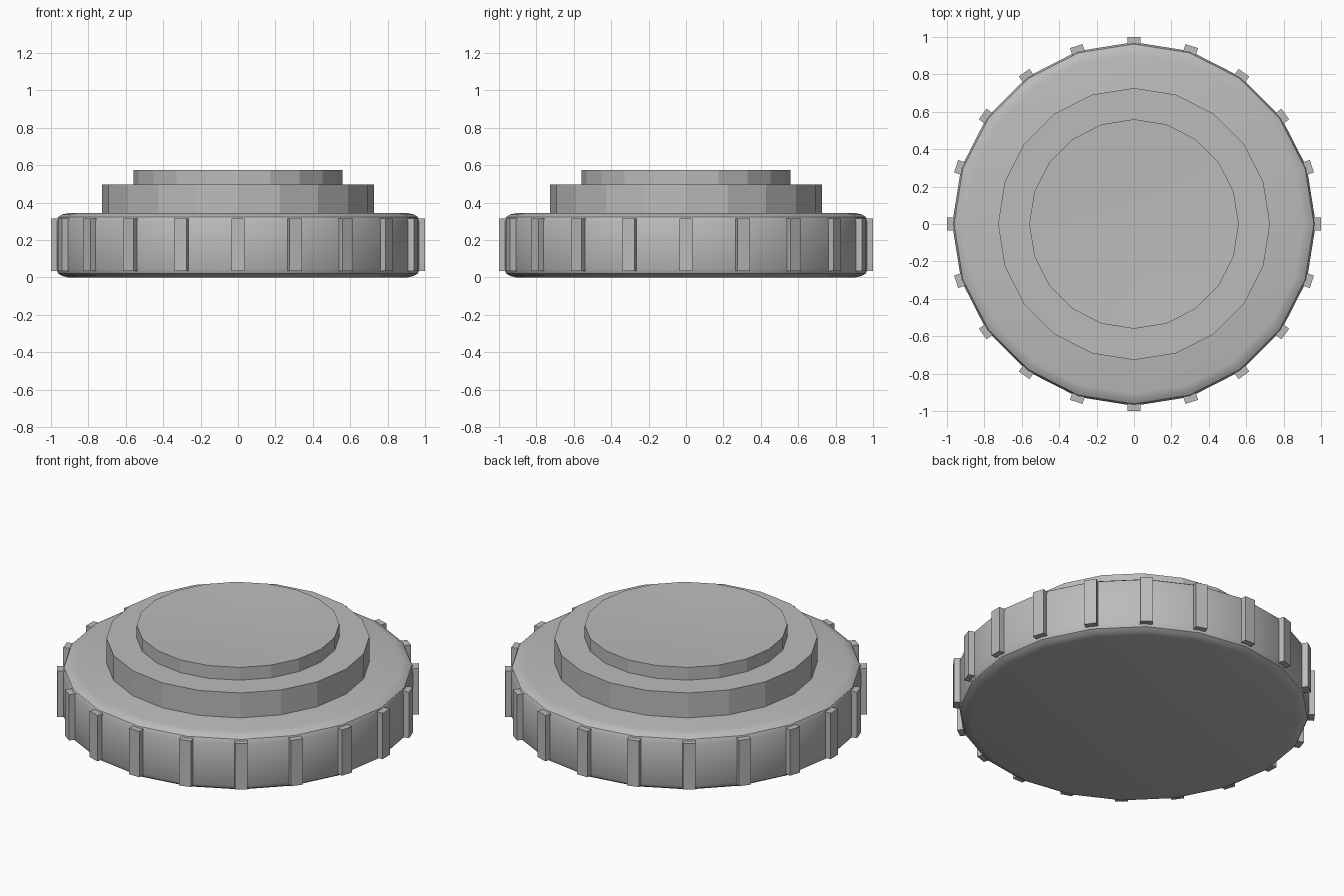
import bpy, bmesh, math
from mathutils import Matrix

cube = bpy.data.objects.get("Cube")
if cube:
    bpy.data.objects.remove(cube, do_unlink=True)

SIDES = 20
grey = bpy.data.materials.new("plain grey")
grey.use_nodes = True
COLOUR = (0.5, 0.5, 0.5, 1)
grey.diffuse_color = COLOUR
grey.node_tree.nodes["Principled BSDF"].inputs["Base Color"].default_value = COLOUR


def finish(name, bm, smooth_angle=None):
    bmesh.ops.recalc_face_normals(bm, faces=bm.faces)
    mesh = bpy.data.meshes.new(name)
    bm.to_mesh(mesh)
    bm.free()
    mesh.materials.append(grey)
    obj = bpy.data.objects.new(name, mesh)
    bpy.context.collection.objects.link(obj)
    if smooth_angle:
        bpy.ops.object.select_all(action='DESELECT')
        obj.select_set(True)
        bpy.context.view_layer.objects.active = obj
        bpy.ops.object.shade_smooth_by_angle(angle=math.radians(smooth_angle))
    return obj


def lathe(name, profile, smooth_angle=None):
    """Turn a (radius, height) profile into a faceted solid, capped at both ends."""
    bm = bmesh.new()
    rings = []
    for r, z in profile:
        if r == 0:
            rings.append([bm.verts.new((0, 0, z))] * SIDES)
            continue
        angles = [math.tau * i / SIDES for i in range(SIDES)]
        rings.append([bm.verts.new((r * math.cos(a), r * math.sin(a), z)) for a in angles])
    for low, high in zip(rings, rings[1:]):
        for i in range(SIDES):
            j = (i + 1) % SIDES
            corners = dict.fromkeys((low[i], low[j], high[j], high[i]))
            bm.faces.new(list(corners))
    for ring in (rings[0], rings[-1]):
        if ring[0] is not ring[1]:
            bm.faces.new(ring)
    return finish(name, bm, smooth_angle)


# Wide base disc with softly rounded rims
HEIGHT = 0.345
lower = [(0.905, 0), (0.94, 0.008), (0.962, 0.022), (0.972, 0.045)]
upper = [(r, HEIGHT - z) for r, z in reversed(lower)]
lathe("base_disc", lower + upper, 30)

# Stepped hub and shallow dished cap
lathe("hub_step", [(0.727, 0.33), (0.727, 0.497)], 15)
lathe("top_cap", [(0.56, 0.48), (0.56, 0.575), (0.48, 0.572),
                  (0.25, 0.562), (0, 0.558)], 15)

# Grip ribs on every corner of the base
bm = bmesh.new()
for i in range(SIDES):
    place = (Matrix.Rotation(math.tau * i / SIDES, 4, 'Z')
             @ Matrix.Translation((0.96, 0, 0.175))
             @ Matrix.Diagonal((0.08, 0.07, 0.28, 1)))
    bmesh.ops.create_cube(bm, size=1, matrix=place)
finish("grip_ribs", bm)
